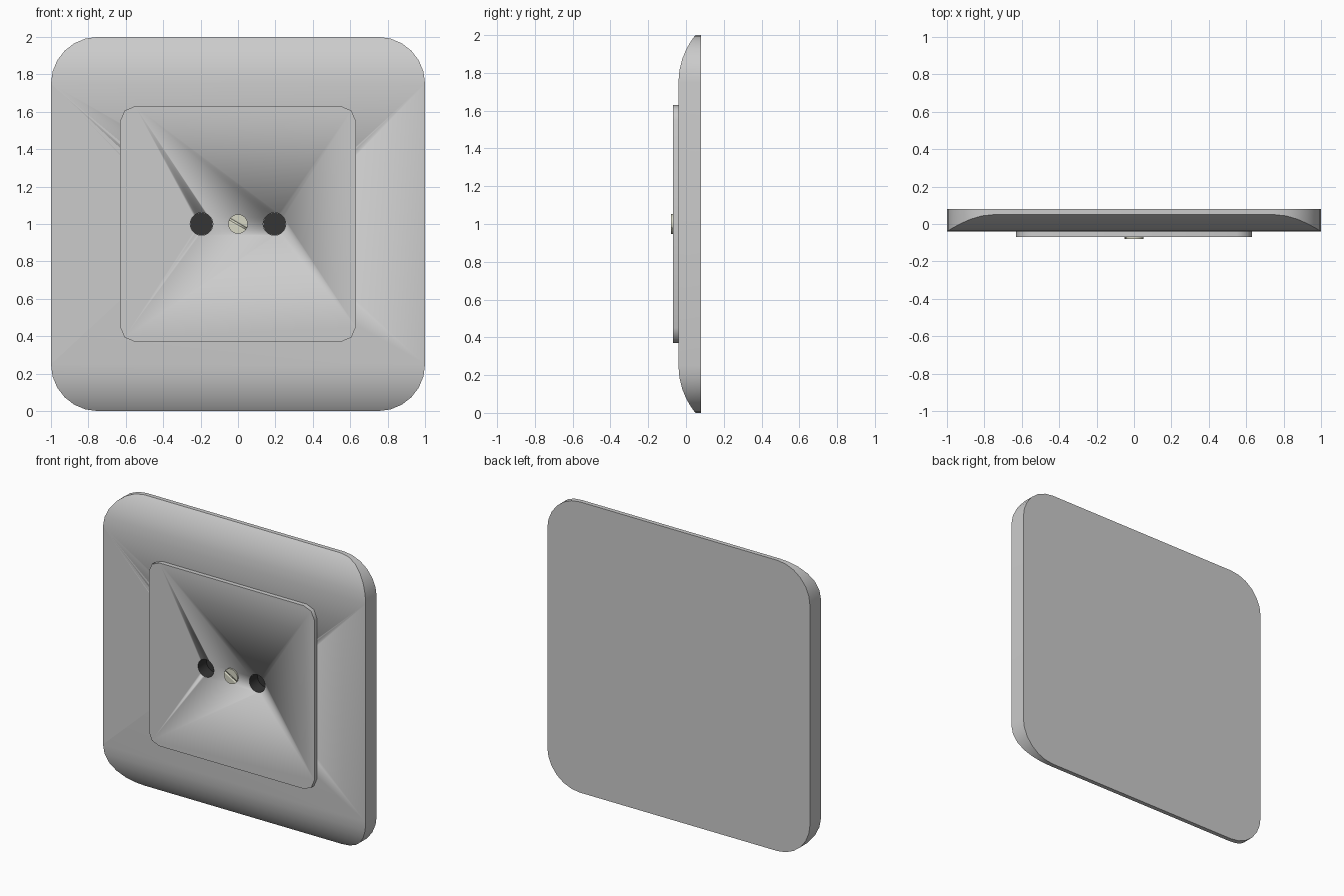
import bpy, bmesh
from math import sin, cos, pi, sqrt, radians

if "Cube" in bpy.data.objects:
    bpy.data.objects.remove(bpy.data.objects["Cube"])

def material(name, rgb):
    m = bpy.data.materials.new(name)
    m.diffuse_color = (*rgb, 1)
    m.use_nodes = True
    m.node_tree.nodes["Principled BSDF"].inputs["Base Color"].default_value = m.diffuse_color
    return m

dark = material("dark_plastic", (0.035, 0.035, 0.035))
metal = material("screw_metal", (0.68, 0.68, 0.56))

def rounded_square(half, r, seg):
    """Outline in x/z around z = 1."""
    pts = []
    for q, (sx, sz) in enumerate([(1, 1), (-1, 1), (-1, -1), (1, -1)]):
        for i in range(seg + 1):
            a = (q + i / seg) * pi / 2
            pts.append((sx * (half - r) + r * cos(a), 1 + sz * (half - r) + r * sin(a)))
    return pts

def circle(x, r, n):
    return [(x + r * cos(2 * pi * i / n), 1 + r * sin(2 * pi * i / n)) for i in range(n)]

def finish(name, bm, mat=None, angle=30, recalc=True):
    if recalc:
        bmesh.ops.recalc_face_normals(bm, faces=bm.faces)
    me = bpy.data.meshes.new(name)
    bm.to_mesh(me)
    bm.free()
    ob = bpy.data.objects.new(name, me)
    bpy.context.collection.objects.link(ob)
    if mat:
        me.materials.append(mat)
    bpy.ops.object.select_all(action='DESELECT')
    ob.select_set(True)
    bpy.context.view_layer.objects.active = ob
    bpy.ops.object.shade_smooth_by_angle(angle=radians(angle))
    return ob

def prism(name, outline, front, back, mat=None, angle=30):
    """Extrude an x/z outline between two y positions."""
    bm = bmesh.new()
    f = [bm.verts.new((x, front, z)) for x, z in outline]
    b = [bm.verts.new((x, back, z)) for x, z in outline]
    n = len(outline)
    bm.faces.new(f)
    bm.faces.new(b[::-1])
    for i in range(n):
        j = (i + 1) % n
        bm.faces.new((f[i], b[i], b[j], f[j]))
    return finish(name, bm, mat, angle)

def cut(target, cutter):
    mod = target.modifiers.new("cut", 'BOOLEAN')
    mod.operation = 'DIFFERENCE'
    mod.object = cutter
    mod.solver = 'EXACT'
    bpy.context.view_layer.objects.active = target
    bpy.ops.object.modifier_apply(modifier=mod.name)

# Wall plate: rounded square whose front bends back near top and bottom
def plate_front(z):
    d = max(0, abs(z - 1) - 0.75)
    R = 0.392
    return -0.04 + R - sqrt(R * R - d * d)

SEG = 6
outline = rounded_square(1.0, 0.25, SEG)
bm = bmesh.new()
f = [bm.verts.new((x, plate_front(z), z)) for x, z in outline]
b = [bm.verts.new((x, 0.08, z)) for x, z in outline]
n = len(outline)
for i in range(n):
    j = (i + 1) % n
    bm.faces.new((f[i], b[i], b[j], f[j]))
bm.faces.new(b)
# horizontal strips across the front, pairing right and left outline points
right = [f[(3 * (SEG + 1) + k) % n] for k in range(2 * (SEG + 1))]
left = [f[3 * (SEG + 1) - 1 - k] for k in range(2 * (SEG + 1))]
for k in range(len(right) - 1):
    bm.faces.new((left[k], right[k], right[k + 1], left[k + 1]))
plate = finish("wall_plate", bm)

# Raised centre insert
insert = prism("centre_insert", rounded_square(0.63, 0.08, 2), -0.07, -0.03, angle=50)

# Pin holes: cut through insert into plate, lined with dark cups
for side, x in (("left", -0.195), ("right", 0.195)):
    cutter = prism("hole_cutter", circle(x, 0.0605, 32), -0.2, 0.022)
    cut(insert, cutter)
    cut(plate, cutter)
    bpy.data.objects.remove(cutter)
    bm = bmesh.new()
    ring = circle(x, 0.06, 32)
    a = [bm.verts.new((px, -0.07, pz)) for px, pz in ring]
    c = [bm.verts.new((px, 0.02, pz)) for px, pz in ring]
    bm.faces.new(c)
    for i in range(32):
        j = (i + 1) % 32
        bm.faces.new((a[i], a[j], c[j], c[i]))
    finish(side + "_pin_hole", bm, dark, recalc=False)

# Centre screw with a slanted slot
screw = prism("centre_screw", circle(0, 0.052, 24), -0.08, -0.06, metal)
t = radians(-30)
slot = [(u * cos(t) - v * sin(t), 1 + u * sin(t) + v * cos(t))
        for u, v in ((-0.08, -0.005), (0.08, -0.005), (0.08, 0.005), (-0.08, 0.005))]
slot_cutter = prism("slot_cutter", slot, -0.1, -0.073, metal)
cut(screw, slot_cutter)
bpy.data.objects.remove(slot_cutter)
